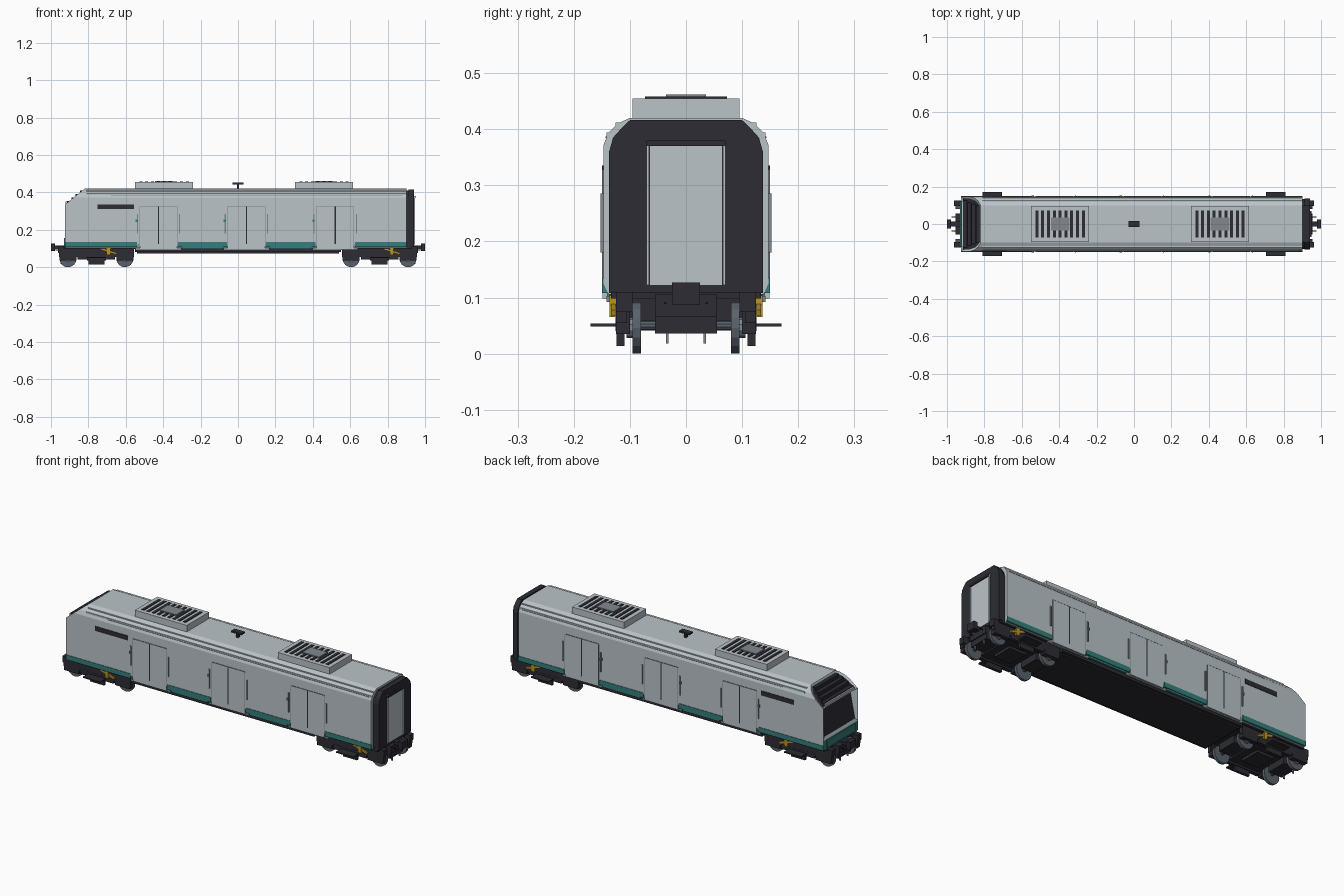
import bpy, bmesh, math
from mathutils import Vector

if "Cube" in bpy.data.objects:
    bpy.data.objects.remove(bpy.data.objects["Cube"])


def mat(name, r, g, b):
    m = bpy.data.materials.new(name)
    m.diffuse_color = (r, g, b, 1)
    m.use_nodes = True
    m.node_tree.nodes["Principled BSDF"].inputs["Base Color"].default_value = m.diffuse_color
    return m


SILVER = mat("silver", 0.49, 0.55, 0.58)
DARK = mat("charcoal", 0.025, 0.025, 0.034)
TEAL = mat("teal", 0.035, 0.21, 0.20)
STEEL = mat("steel grey", 0.10, 0.12, 0.145)
YELLOW = mat("yellow", 0.50, 0.30, 0.02)
MID = mat("mid grey", 0.22, 0.25, 0.27)


def finish(bm, name, *mats):
    bmesh.ops.recalc_face_normals(bm, faces=bm.faces)
    me = bpy.data.meshes.new(name)
    bm.to_mesh(me)
    bm.free()
    for m in mats:
        me.materials.append(m)
    ob = bpy.data.objects.new(name, me)
    bpy.context.collection.objects.link(ob)
    return ob


def box(name, m, x, y, z, tilt=0):
    """Box from (min, max) ranges, optionally tilted about the y axis."""
    bm = bmesh.new()
    bmesh.ops.create_cube(bm, size=1)
    ob = finish(bm, name, m)
    ob.location = [(a + b) / 2 for a, b in (x, y, z)]
    ob.scale = [b - a for a, b in (x, y, z)]
    ob.rotation_euler.y = tilt
    return ob


def sides(name, m, x, y, z, tilt=0):
    """The same box on both sides of the coach."""
    box(name + "_near", m, x, (-y[1], -y[0]), z, tilt)
    box(name + "_far", m, x, y, z, tilt)


def cyl(name, m, loc, r, depth, n=16):
    """Cylinder along y."""
    bm = bmesh.new()
    bmesh.ops.create_cone(bm, cap_ends=True, segments=n, radius1=r, radius2=r, depth=depth)
    ob = finish(bm, name, m)
    ob.location = loc
    ob.rotation_euler.x = math.pi / 2
    return ob


def extrude(profile, x0, x1):
    """Solid along x from a half cross-section of (y, z) points."""
    bm = bmesh.new()
    ring = profile + [(-y, z) for y, z in reversed(profile)]
    f = bm.faces.new([bm.verts.new((x0, y, z)) for y, z in ring])
    r = bmesh.ops.extrude_face_region(bm, geom=[f])
    for v in r["geom"]:
        if isinstance(v, bmesh.types.BMVert):
            v.co.x = x1
    bmesh.ops.recalc_face_normals(bm, faces=bm.faces)
    return bm


# Body shell with a sloped cab end and recessed windscreen
PROFILE = [(0.138, 0.105), (0.147, 0.125), (0.147, 0.372), (0.138, 0.394), (0.122, 0.41), (0.1, 0.42)]
bm = extrude(PROFILE, -0.925, 0.90)
slope = Vector((-0.085, 0, 0.105)).normalized()
cut = bmesh.ops.bisect_plane(bm, geom=bm.verts[:] + bm.edges[:] + bm.faces[:],
                             plane_co=(-0.925, 0, 0.335), plane_no=slope, clear_outer=True)
bmesh.ops.edgeloop_fill(bm, edges=[e for e in cut["geom_cut"] if isinstance(e, bmesh.types.BMEdge)])
bmesh.ops.bisect_plane(bm, geom=bm.verts[:] + bm.edges[:] + bm.faces[:],
                       plane_co=(0, 0, 0.16), plane_no=(0, 0, 1))
bmesh.ops.recalc_face_normals(bm, faces=bm.faces)
bm.normal_update()
front = [f for f in bm.faces if f.normal.x < -0.98]
brow = [f for f in bm.faces if f.normal.dot(slope) > 0.999]
for f in front:
    if f.calc_center_median().z < 0.16:
        f.material_index = 1
        continue
    bmesh.ops.inset_individual(bm, faces=[f], thickness=0.022)
    f.material_index = 2
    for v in f.verts:
        v.co.x += 0.006 if v.co.z < 0.25 else 0.035
for f in brow:
    bmesh.ops.inset_individual(bm, faces=[f], thickness=0.012, depth=-0.006)
    f.material_index = 2
finish(bm, "body_shell", SILVER, TEAL, DARK)

# Stepped louvres above the windscreen
for i in range(4):
    x = -0.905 + i * 0.023
    z = 0.35 + i * 0.0186
    w = 0.125 - i * 0.009
    box("cab_louvre", DARK, (x - 0.009, x + 0.011), (-w, w), (z - 0.014, z + 0.004))
box("cab_brow", SILVER, (-0.922, -0.908), (-0.122, 0.122), (0.338, 0.35))
box("cab_ledge", TEAL, (-0.93, -0.915), (-0.12, 0.12), (0.115, 0.155))

# Roof edge rails
for y, z in ((0.138, 0.39), (0.122, 0.408)):
    sides("roof_rail", SILVER, (-0.81, 0.90), (y - 0.004, y + 0.004), (z - 0.004, z + 0.004))
sides("roof_seam", MID, (-0.68, 0.88), (0.137, 0.1435), (0.3845, 0.387))

# Gangway end
GANGWAY = [(0.137, 0.108), (0.137, 0.36), (0.13, 0.385), (0.112, 0.405), (0.1, 0.416)]
finish(extrude([(y * 0.97, 0.11 + (z - 0.11) * 0.98) for y, z in GANGWAY], 0.89, 0.925), "gangway_bellows", DARK)
finish(extrude(GANGWAY, 0.912, 0.94), "gangway_frame", DARK)
box("gangway_door", SILVER, (0.93, 0.942), (-0.064, 0.064), (0.122, 0.37))
sides("gangway_trim", SILVER, (0.93, 0.946), (0.066, 0.07), (0.122, 0.38))
box("gangway_lintel", DARK, (0.93, 0.948), (-0.07, 0.07), (0.37, 0.38))

# Doors with centre split, grab rails and call button
for c in (-0.425, 0.045, 0.52):
    sides("door", SILVER, (c - 0.1, c + 0.1), (0.14, 0.149), (0.098, 0.325))
    sides("door_header", MID, (c - 0.1, c + 0.1), (0.146, 0.1497), (0.325, 0.328))
    sides("door_split", DARK, (c - 0.003, c + 0.003), (0.146, 0.1497), (0.125, 0.325))
    for s in (-1, 1):
        sides("door_edge", MID, (c + s * 0.1 - 0.0012, c + s * 0.1 + 0.0012), (0.146, 0.1495), (0.11, 0.325))
        sides("grab_rail", MID, (c + s * 0.113 - 0.003, c + s * 0.113 + 0.003), (0.146, 0.152), (0.18, 0.285))
    sides("call_button", TEAL, (c - 0.122, c - 0.11), (0.146, 0.1525), (0.243, 0.256))
    sides("door_step", MID, (c - 0.12, c + 0.12), (0.13, 0.142), (0.092, 0.103))

# Cab side windows and teal sill stripes
sides("cab_side_window", DARK, (-0.75, -0.555), (0.143, 0.1495), (0.31, 0.335))
for x0, x1 in ((-0.925, -0.54), (-0.32, -0.06), (0.15, 0.415), (0.625, 0.90)):
    sides("sill_stripe", TEAL, (x0, x1), (0.138, 0.1495), (0.108, 0.134))
    if -0.5 < x0 < 0.5:
        sides("lower_sill", TEAL, (x0 + 0.02, x1 - 0.02), (0.13, 0.1455), (0.098, 0.11))

# Underfloor
box("underfloor", DARK, (-0.55, 0.55), (-0.136, 0.136), (0.08, 0.108))
box("underfloor_pan", DARK, (-0.54, 0.54), (-0.12, 0.12), (0.073, 0.085))
box("floor_frame", DARK, (-0.92, 0.93), (-0.134, 0.134), (0.098, 0.11))

# Roof air-conditioning units
for c in (-0.395, 0.46):
    box("cooling_unit", SILVER, (c - 0.155, c + 0.155), (-0.095, 0.095), (0.41, 0.455))
    for i in range(9):
        x = c - 0.124 + i * 0.031
        box("cooling_slot", DARK, (x - 0.008, x + 0.008), (-0.073, 0.073), (0.45, 0.458))
    box("cooling_cover", MID, (c - 0.05, c + 0.05), (-0.036, 0.036), (0.452, 0.462))

# Roof aerial
box("aerial_post", DARK, (-0.006, 0.006), (-0.008, 0.008), (0.415, 0.445))
box("aerial_plate", DARK, (-0.03, 0.03), (-0.015, 0.015), (0.443, 0.452))

# Bogies and couplers at both ends
for s in (-1, 1):
    c = s * 0.757

    def rng(a, b, s=s):
        return tuple(sorted((s * a, s * b)))

    for x in (c - 0.152, c + 0.152):
        for y in (-0.0875, 0.0875):
            cyl("wheel", STEEL, (x, y, 0.046), 0.046, 0.015)
            cyl("wheel_hub", MID, (x, y * 1.1, 0.046), 0.018, 0.02, 10)
        cyl("axle", STEEL, (x, 0, 0.05), 0.009, 0.2, 10)
        sides("axle_box", DARK, (x - 0.045, x + 0.045), (0.1, 0.125), (0.035, 0.085))
        box("traction_motor", DARK, (x - 0.04, x + 0.04), (-0.055, 0.055), (0.036, 0.075))
    sides("bogie_side_frame", DARK, (c - 0.2, c + 0.2), (0.105, 0.125), (0.055, 0.1))
    sides("bogie_side_drop", DARK, (c - 0.1, c + 0.1), (0.105, 0.126), (0.04, 0.065))
    sides("shoe_hanger", DARK, (c - 0.042, c + 0.042), (0.11, 0.124), (0.014, 0.05))
    sides("pickup_shoe", DARK, (c - 0.052, c + 0.052), (0.12, 0.17), (0.048, 0.054))
    box("bogie_bolster", DARK, (c - 0.09, c + 0.09), (-0.11, 0.11), (0.05, 0.1))
    box("bogie_pivot", DARK, (c - 0.05, c + 0.05), (-0.055, 0.055), (0.036, 0.1))
    d = c + 0.065
    sides("damper", YELLOW, (d - 0.045, d + 0.045), (0.126, 0.134), (0.08, 0.091), 0.3)
    sides("damper_end", YELLOW, (d - 0.01, d + 0.01), (0.122, 0.136), (0.065, 0.104))
    sides("end_bracket", DARK, rng(0.93, 0.962), (0.095, 0.125), (0.075, 0.11))
    sides("rail_guard", MID, rng(0.94, 0.948), (0.031, 0.036), (0.018, 0.085))
    # Coupler
    box("coupler_shank", DARK, rng(0.90, 0.985), (-0.014, 0.014), (0.095, 0.115))
    box("coupler_base", DARK, rng(0.90, 0.955), (-0.055, 0.055), (0.065, 0.105))
    box("coupler_head", DARK, rng(0.978, 1.0), (-0.025, 0.025), (0.087, 0.127))
    sides("coupler_hose", DARK, rng(0.93, 0.975), (0.035, 0.039), (0.088, 0.092))
